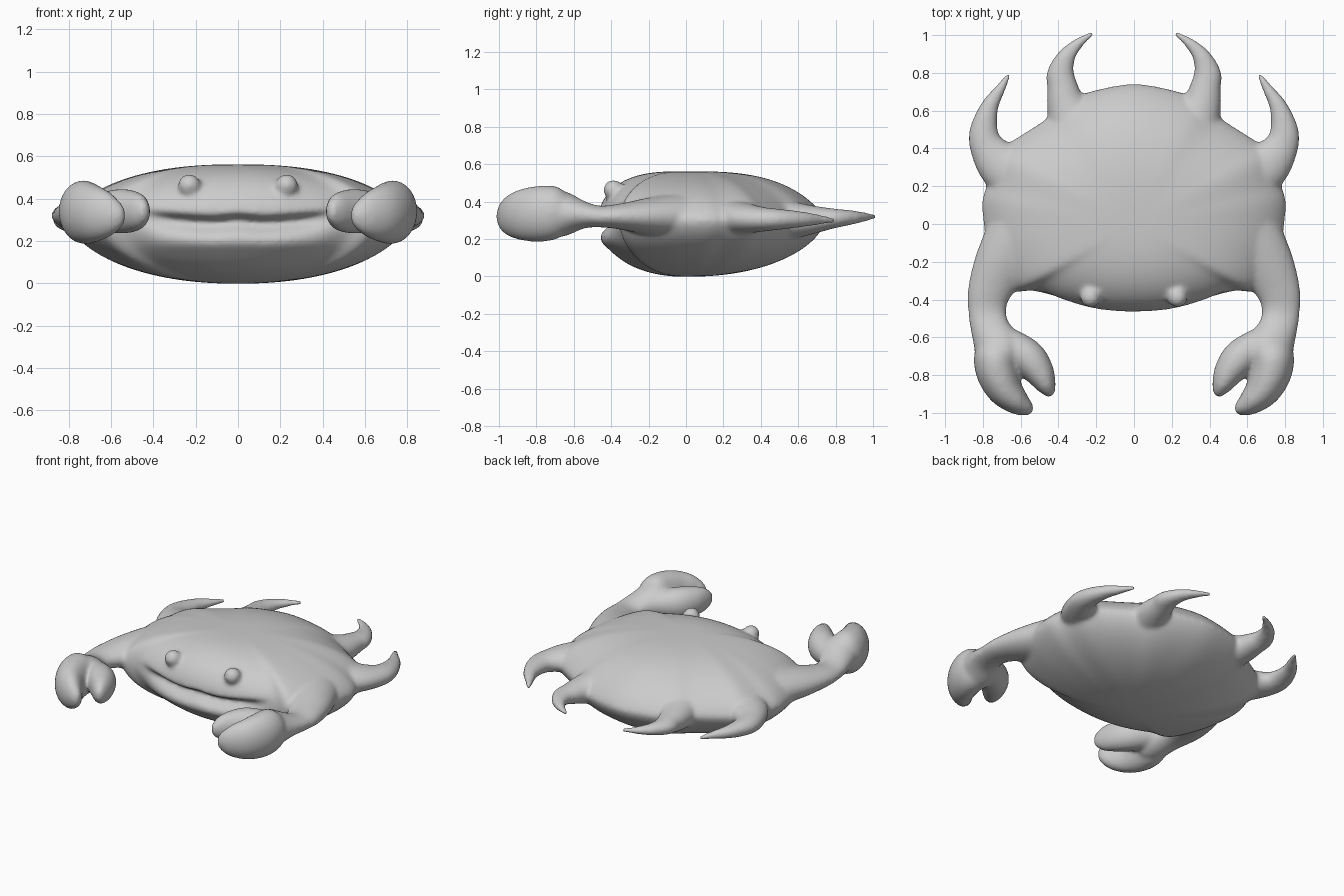
import bpy, bmesh
from math import sin, cos, pi, exp
from mathutils import Vector

if "Cube" in bpy.data.objects:
    bpy.data.objects.remove(bpy.data.objects["Cube"])


def spline(pts, n, closed=False):
    """Catmull-Rom samples through points."""
    pts = [Vector(p) for p in pts]
    m = len(pts)
    get = (lambda i: pts[i % m]) if closed else (lambda i: pts[max(0, min(m - 1, i))])
    out = []
    for i in range(m if closed else m - 1):
        a, b, c, d = (get(i + k) for k in (-1, 0, 1, 2))
        for s in range(n):
            t = s / n
            out.append(0.5 * (2 * b + (c - a) * t + (2 * a - 5 * b + 4 * c - d) * t * t
                              + (3 * b - a - 3 * c + d) * t ** 3))
    if not closed:
        out.append(pts[-1])
    return out


def skin(bm, rings, start, end):
    """Closed surface through rings with a pole at each end."""
    vs = [[bm.verts.new(p) for p in r] for r in rings]
    n = len(vs[0])
    s, e = bm.verts.new(start), bm.verts.new(end)
    for k in range(n):
        j = (k + 1) % n
        for a, b in zip(vs, vs[1:]):
            bm.faces.new((a[k], a[j], b[j], b[k]))
        bm.faces.new((s, vs[0][j], vs[0][k]))
        bm.faces.new((e, vs[-1][k], vs[-1][j]))


def limb(bm, pts, side):
    """Tapered limb; each point is x, y, half width, z, half height."""
    centres, rings = [], []
    xy = spline([p[:3] for p in pts], 8)
    zh = spline([(p[3], p[4], 0) for p in pts], 8)
    for i, (p, q) in enumerate(zip(xy, zh)):
        d = xy[min(i + 1, len(xy) - 1)] - xy[max(i - 1, 0)]
        across = Vector((-d.y, d.x, 0)).normalized()
        c = Vector((p.x, p.y, q.x))
        ring = [c + across * p.z * cos(a) + Vector((0, 0, q.y * sin(a)))
                for a in (2 * pi * k / 24 for k in range(24))]
        rings.append([Vector((v.x * side, v.y, v.z)) for v in ring])
        centres.append(Vector((c.x * side, c.y, c.z)))
    skin(bm, rings, centres[0], centres[-1])


def shell_point(rim, u):
    """Point on the domed carapace; u runs from the belly to the back."""
    t = cos(u)
    front = max(0.0, -rim.y / rim.length)
    flank = (rim.x / rim.length) ** 2
    if u > 0:
        z = 0.3 + 0.262 * max(0, 1 - t ** (3 - 0.6 * flank)) ** (0.75 - 0.25 * front - 0.1 * flank)
    else:
        z = 0.3 - 0.302 * max(0, 1 - t ** 2.2) ** (0.6 - 0.1 * front)
    x, y = rim.x * t, rim.y * t
    # mouth crease across the front
    if y < -0.15:
        w = exp(-(abs(x) / 0.43) ** 6)
        h = z - (0.285 + 0.17 * x * x + 0.012 * exp(-(x / 0.08) ** 2))
        y += 0.075 * w * exp(-(h / (0.022 if h > 0 else 0.05)) ** 2)
        y -= 0.015 * w * exp(-((z - 0.19) / 0.04) ** 2)
    return Vector((x, y, z))


bm = bmesh.new()

# carapace
half = [(0.2, -0.455), (0.38, -0.41), (0.53, -0.355), (0.66, -0.34), (0.77, -0.12), (0.805, 0.1),
        (0.775, 0.22), (0.74, 0.37), (0.63, 0.45), (0.46, 0.56), (0.35, 0.655), (0.2, 0.71)]
outline = [(0, -0.47)] + half + [(0, 0.742)] + [(-x, y) for x, y in reversed(half)]
rim = spline([(x, y, 0) for x, y in outline], 6, closed=True)
N = 70
rings = [[shell_point(r, -pi / 2 + pi * i / N) for r in rim] for i in range(1, N)]
skin(bm, rings, (0, 0, -0.002), (0, 0, 0.562))

# limbs: x, y, half width, z, half height
arm = [(0.42, 0.12, 0.2, 0.32, 0.15), (0.57, -0.04, 0.2, 0.32, 0.13),
       (0.69, -0.2, 0.155, 0.32, 0.1), (0.763, -0.35, 0.118, 0.32, 0.07),
       (0.777, -0.46, 0.102, 0.32, 0.058), (0.762, -0.55, 0.104, 0.33, 0.075),
       (0.72, -0.65, 0.125, 0.335, 0.12), (0.69, -0.72, 0.1, 0.335, 0.12),
       (0.66, -0.78, 0.04, 0.335, 0.06)]
big_finger = [(0.74, -0.62, 0.08, 0.34, 0.09), (0.735, -0.69, 0.112, 0.34, 0.14),
              (0.725, -0.78, 0.112, 0.335, 0.15), (0.683, -0.875, 0.096, 0.33, 0.138),
              (0.615, -0.945, 0.068, 0.325, 0.108), (0.56, -0.977, 0.04, 0.32, 0.065),
              (0.535, -0.985, 0.018, 0.32, 0.03)]
small_finger = [(0.68, -0.62, 0.08, 0.34, 0.08), (0.57, -0.7, 0.095, 0.34, 0.105),
                (0.505, -0.78, 0.082, 0.34, 0.1), (0.462, -0.86, 0.052, 0.34, 0.078),
                (0.438, -0.91, 0.02, 0.34, 0.034)]
side_leg = [(0.4, 0.1, 0.15, 0.31, 0.14), (0.57, 0.22, 0.155, 0.31, 0.115),
            (0.7, 0.31, 0.13, 0.31, 0.085), (0.778, 0.41, 0.094, 0.305, 0.066),
            (0.795, 0.5, 0.075, 0.305, 0.056), (0.765, 0.62, 0.049, 0.305, 0.042),
            (0.705, 0.72, 0.028, 0.303, 0.026), (0.66, 0.795, 0.012, 0.3, 0.014)]
rear_leg = [(0.2, 0.3, 0.15, 0.3, 0.14), (0.29, 0.48, 0.17, 0.3, 0.125),
            (0.355, 0.62, 0.11, 0.3, 0.09), (0.38, 0.73, 0.082, 0.305, 0.066),
            (0.388, 0.8, 0.073, 0.31, 0.052), (0.355, 0.89, 0.048, 0.315, 0.038),
            (0.285, 0.965, 0.028, 0.318, 0.023), (0.215, 1.01, 0.012, 0.32, 0.014)]
for side in (1, -1):
    for path in (arm, big_finger, small_finger, side_leg, rear_leg):
        limb(bm, path, side)
    # eye
    eye = bmesh.ops.create_uvsphere(bm, u_segments=20, v_segments=12, radius=0.055)
    bmesh.ops.translate(bm, verts=eye["verts"], vec=(0.23 * side, -0.388, 0.462))

bmesh.ops.recalc_face_normals(bm, faces=bm.faces[:])
mesh = bpy.data.meshes.new("crab")
bm.to_mesh(mesh)
bm.free()
crab = bpy.data.objects.new("crab", mesh)
bpy.context.collection.objects.link(crab)

# fuse all parts into one soft skin
fuse = crab.modifiers.new("fuse", "REMESH")
fuse.mode = "VOXEL"
fuse.voxel_size = 0.011
fuse.use_smooth_shade = True
soften = crab.modifiers.new("soften", "SMOOTH")
soften.factor = 0.5
soften.iterations = 16
